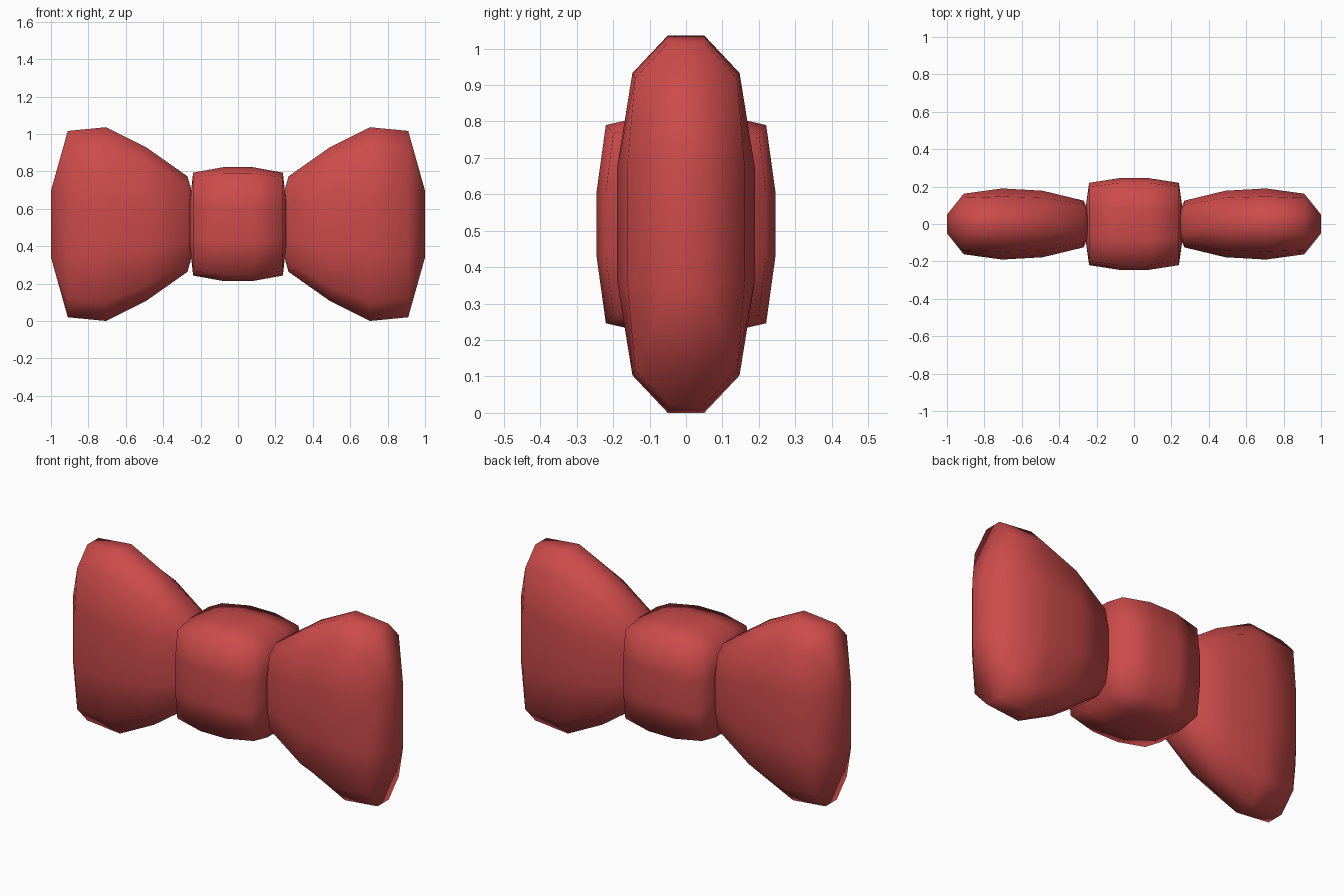
import bpy
import bmesh

cube = bpy.data.objects.get("Cube")
if cube:
    bpy.data.objects.remove(cube, do_unlink=True)

MID_Z = 0.518

red = bpy.data.materials.new("bow_red")
red.use_nodes = True
colour = (0.61, 0.07, 0.07, 1.0)
red.diffuse_color = colour
red.node_tree.nodes["Principled BSDF"].inputs["Base Color"].default_value = colour


def ring(quarter):
    """Expand three (y, z) points of one quadrant to a full symmetric ring."""
    points = []
    for sy, sz in ((1, 1), (1, -1), (-1, -1), (-1, 1)):
        part = quarter if sy == sz else quarter[::-1]
        points += [(sy * y, sz * z) for y, z in part]
    return points


def pillow(name, sections, side=1):
    """Loft soft box sections along x; the end sections are small flat caps."""
    bm = bmesh.new()
    rings = [[bm.verts.new((side * x, y, MID_Z + z)) for y, z in ring(q)]
             for x, q in sections]
    for a, b in zip(rings, rings[1:]):
        for i in range(len(a)):
            j = (i + 1) % len(a)
            bm.faces.new((a[i], a[j], b[j], b[i]))
    for end in (rings[0], rings[-1]):
        bm.faces.new(end[::3])
    bmesh.ops.remove_doubles(bm, verts=bm.verts, dist=0.0005)
    bmesh.ops.recalc_face_normals(bm, faces=bm.faces)
    mesh = bpy.data.meshes.new(name)
    bm.to_mesh(mesh)
    bm.free()
    mesh.materials.append(red)
    mesh.shade_smooth()
    obj = bpy.data.objects.new(name, mesh)
    bpy.context.collection.objects.link(obj)
    return obj


# Flared loops of the bow, from the knot outwards
wing = [
    (0.235, [(0.05, 0.13)] * 3),
    (0.27, [(0.05, 0.255), (0.105, 0.21), (0.125, 0.09)]),
    (0.49, [(0.05, 0.41), (0.14, 0.335), (0.178, 0.14)]),
    (0.705, [(0.05, 0.518), (0.147, 0.415), (0.19, 0.15)]),
    (0.91, [(0.05, 0.498), (0.14, 0.40), (0.162, 0.15)]),
    (1.0, [(0.05, 0.178)] * 3),
]
pillow("left_loop", wing)
pillow("right_loop", wing, -1)

# Centre knot
half = [
    (0.08, [(0.08, 0.304), (0.22, 0.272), (0.245, 0.092)]),
    (0.24, [(0.08, 0.275), (0.2, 0.25), (0.22, 0.09)]),
    (0.26, [(0.08, 0.09)] * 3),
]
pillow("centre_knot", [(-x, q) for x, q in reversed(half)] + half)
